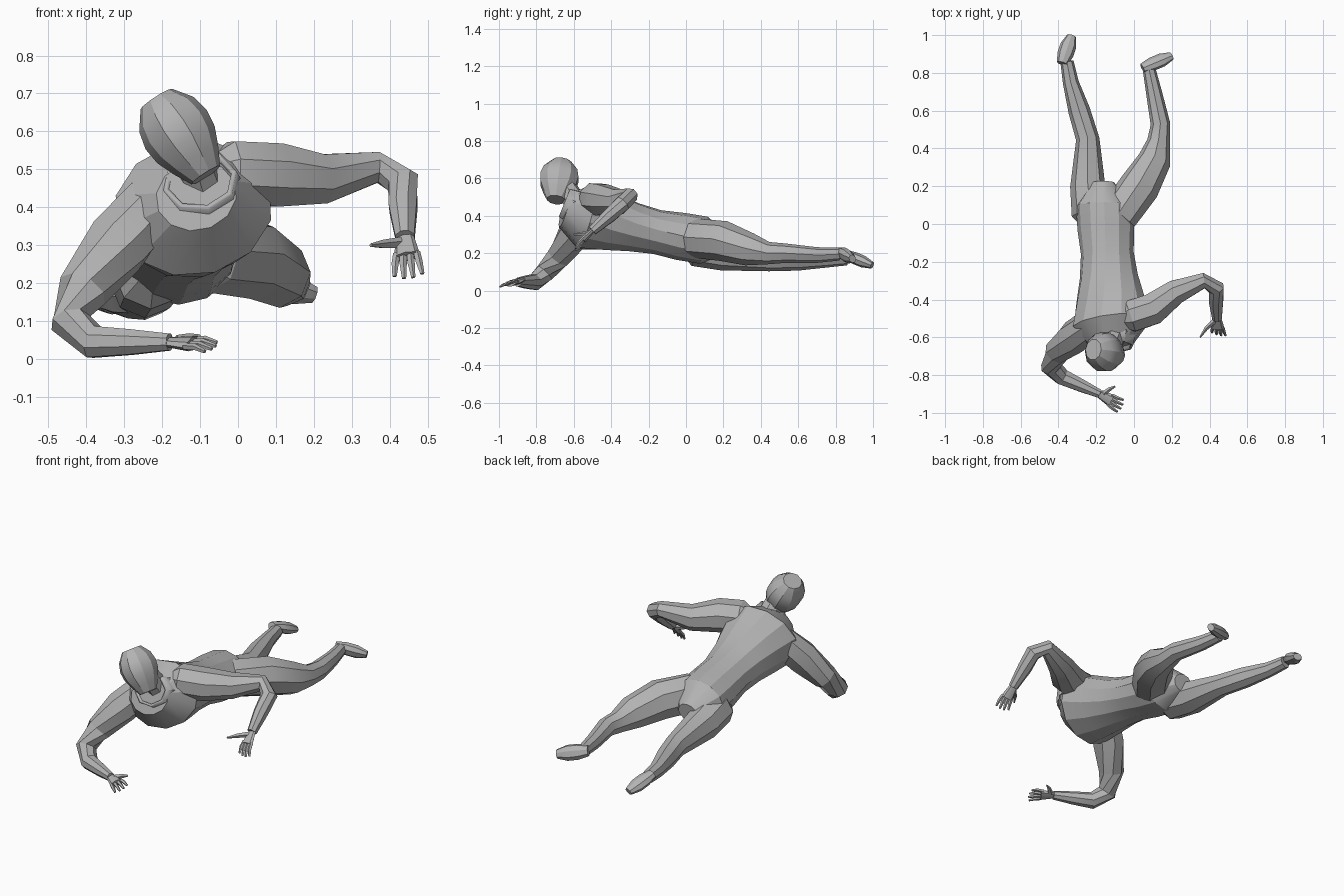
import bpy, bmesh, math
from mathutils import Vector

default_cube = bpy.data.objects.get("Cube")
if default_cube:
    bpy.data.objects.remove(default_cube, do_unlink=True)

# One plain colour for the whole figure
grey = bpy.data.materials.new("plain grey")
grey.use_nodes = True
shade = .45
grey.diffuse_color = (shade, shade, shade, 1)
grey.node_tree.nodes["Principled BSDF"].inputs["Base Color"].default_value = grey.diffuse_color


def finish(name, bm):
    """Turn a bmesh into a shaded object."""
    bmesh.ops.recalc_face_normals(bm, faces=bm.faces[:])
    mesh = bpy.data.meshes.new(name)
    bm.to_mesh(mesh)
    bm.free()
    mesh.materials.append(grey)
    part = bpy.data.objects.new(name, mesh)
    bpy.context.collection.objects.link(part)
    bpy.ops.object.select_all(action='DESELECT')
    part.select_set(True)
    bpy.context.view_layer.objects.active = part
    bpy.ops.object.shade_smooth_by_angle(angle=math.radians(25))
    return part


def loft(name, path, widths, flatness, across, sides=8, caps=True, roll=None):
    """Skin elliptical rings along a path; roll gives each ring its own sideways direction."""
    bm = bmesh.new()
    rings = []
    last = len(path) - 1
    for i, (centre, width) in enumerate(zip(path, widths)):
        tangent = (path[min(i + 1, last)] - path[max(i - 1, 0)]).normalized()
        if roll:
            sideways = roll(i / last).normalized()
        else:
            sideways = Vector(across)
            sideways = (sideways - tangent * sideways.dot(tangent)).normalized()
        upward = tangent.cross(sideways).normalized() * flatness
        angles = [math.tau * k / sides for k in range(sides)]
        rings.append([bm.verts.new(centre + width * (sideways * math.cos(a) + upward * math.sin(a)))
                      for a in angles])
    for lower, upper in zip(rings, rings[1:]):
        for k in range(sides):
            bm.faces.new((lower[k - 1], lower[k], upper[k], upper[k - 1]))
    if caps:
        bm.faces.new(rings[0])
        bm.faces.new(rings[-1])
    return finish(name, bm)


def straight(start, end, count):
    """Evenly spaced points between two places."""
    start, end = Vector(start), Vector(end)
    return [start.lerp(end, i / (count - 1)) for i in range(count)]


def block(name, start, end, widths, flatness, across, **options):
    """A straight part with a list of half widths."""
    return loft(name, straight(start, end, len(widths)), widths, flatness, across, **options)


def limb(name, joints, widths, across):
    """A limb through its joints, with a rounded root buried in the torso."""
    path = [Vector(joint) for joint in joints]
    root = path[0] - (path[1] - path[0]).normalized() * widths[0] * .6
    loft(name, [root] + path, [widths[0] * .55, *widths], 1, across)


def hand(side, wrist, knuckles, tip, across, thumb_tip, thumb_side):
    """Palm, four fanned fingers and a thumb."""
    wrist, knuckles, tip = Vector(wrist), Vector(knuckles), Vector(tip)
    across = Vector(across).normalized()
    block(side + "_palm", wrist, knuckles, (.024, .03, .035), .5, across)
    curl = (tip - wrist).cross(across).normalized() * .006
    for finger in range(4):
        offset = finger - 1.5
        root = knuckles.lerp(tip, -.15) + across * offset * .018
        end = knuckles.lerp(tip, 1 - abs(offset) / 8) + across * offset * .025
        path = straight(root, end, 3)
        path[1] += curl
        loft(f"{side}_finger_{finger + 1}", path, (.01, .01, .006), .9, across, sides=5)
    root = wrist.lerp(knuckles, .25) + across * thumb_side * .012
    path = straight(root, thumb_tip, 3)
    path[1] += across * thumb_side * .008
    loft(side + "_thumb", path, (.016, .012, .005), .9, (0, 0, 1), sides=5)


# Torso: rolls towards the chest, so the left shoulder is lifted and set back
spine = straight((-.165, .22, .25), (-.11, -.65, .43), 8)
for i, point in enumerate(spine):
    point.z -= .015 * math.sin(math.pi * i / 7)
loft("torso", spine, (.06, .15, .15, .14, .155, .185, .215, .11), .85, None, sides=12,
     roll=lambda t: Vector((1, t * t / 4, t * t / 2.5)))

# Neck, collar and tilted head
block("neck", (-.09, -.56, .43), (-.13, -.66, .57), (.07, .06, .06), 1, (1, 0, .3))
collar = block("collar", (-.1, -.55, .43), (-.1, -.65, .47), (.13, .11, .1), .85,
               (1, 0, .3), caps=False)
rim = collar.modifiers.new("thickness", 'SOLIDIFY')
rim.thickness = .015
block("head", (-.085, -.695, .485), (-.215, -.665, .685), (.045, .07, .09, .096, .085, .05),
      1.12, (.8, 0, .5), sides=10)

# Arms: the left bent and hanging, the right propping on the ground
left_wrist = (.44, -.5, .32)
limb("left_arm", [(-.02, -.49, .49), (.1, -.45, .485), (.22, -.36, .475), (.37, -.3, .505),
                  (.435, -.34, .465), (.435, -.41, .4), left_wrist],
     (.09, .09, .07, .043, .045, .04, .027), (.3, -.3, 1))
right_wrist = (-.18, -.9, .045)
limb("right_arm", [(-.23, -.53, .4), (-.32, -.6, .3), (-.41, -.68, .18), (-.44, -.755, .095),
                   (-.38, -.81, .045), (-.28, -.855, .045), right_wrist],
     (.085, .09, .068, .055, .046, .036, .024), (.5, .7, .3))
hand("left", left_wrist, (.445, -.55, .27), (.45, -.59, .21), (1, -.2, .1), (.35, -.6, .3), -1)
hand("right", right_wrist, (-.12, -.935, .04), (-.06, -.97, .03), (.4, .8, .3),
     (-.1, -.86, .06), 1)

# Legs, trailing behind with the left knee swung outward
limb("left_leg", [(-.08, .05, .28), (.03, .2, .265), (.11, .34, .22), (.13, .44, .2),
                  (.14, .53, .2), (.105, .7, .19), (.08, .82, .195)],
     (.105, .108, .088, .06, .052, .042, .034), (1, 0, 0))
limb("right_leg", [(-.23, .05, .23), (-.245, .2, .2), (-.245, .45, .165), (-.29, .6, .165),
                   (-.335, .75, .165), (-.355, .86, .17)],
     (.1, .093, .062, .058, .042, .035), (1, 0, 0))

# Feet, soles turned up and back
foot_widths = (.03, .043, .043, .025)
block("left_foot", (.045, .825, .205), (.2, .89, .17), foot_widths, .75, (0, -.6, .8))
block("right_foot", (-.38, .85, .195), (-.33, .995, .135), foot_widths, .75, (1, -.2, 0))
